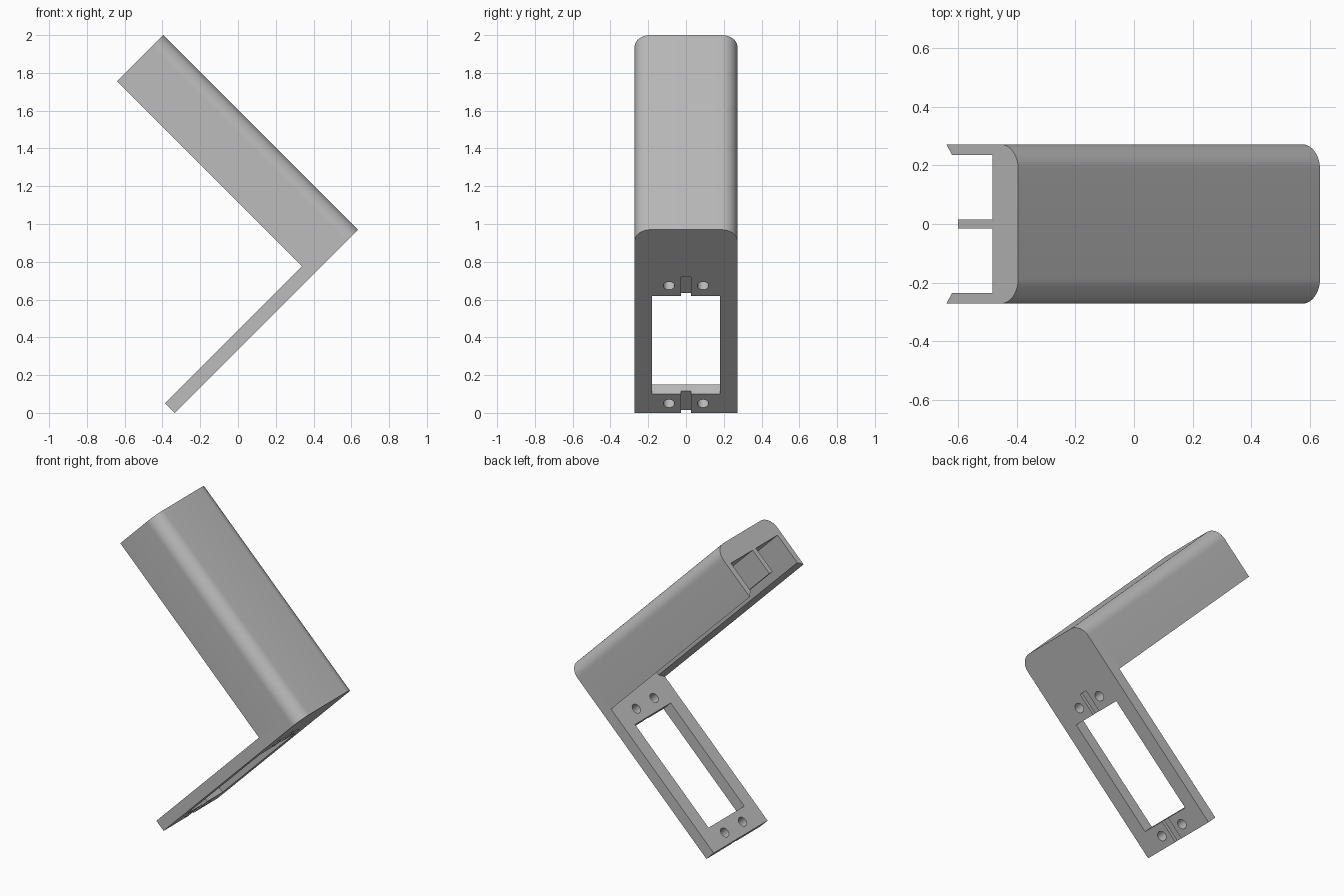
import bpy, bmesh, math
from mathutils import Matrix, Vector

cube = bpy.data.objects.get("Cube")
if cube:
    bpy.data.objects.remove(cube, do_unlink=True)

# Overall sizes: u runs down the plate, v runs along the arm
HALF = 0.272       # half width
ARM_H = 0.347      # height of the arm's side walls
ARM_L = 1.457      # arm length
PLATE_L = 1.372    # plate length
THICK = 0.072      # plate thickness
ROUND = 0.085      # rounded long edges
ROOF = 0.123       # thickness of the arm's back
INNER = 0.235      # half width of the channel

# Tilted frame whose origin is the outer corner of the bracket
s = math.sqrt(0.5)
FRAME = Matrix(((-s, 0, -s, 0.635), (0, -1, 0, 0), (-s, 0, s, 0.97), (0, 0, 0, 1)))

grey = bpy.data.materials.new("light_grey")
grey.use_nodes = True
colour = (0.5, 0.5, 0.5, 1)
grey.diffuse_color = colour
grey.node_tree.nodes["Principled BSDF"].inputs["Base Color"].default_value = colour


def prism(name, outline, v0, v1):
    """Extrude a (u, y) outline from v0 to v1 in the tilted frame."""
    bm = bmesh.new()
    face = bm.faces.new([bm.verts.new((u, y, v0)) for u, y in outline])
    top = bmesh.ops.extrude_face_region(bm, geom=[face])["geom"]
    verts = [g for g in top if isinstance(g, bmesh.types.BMVert)]
    bmesh.ops.translate(bm, verts=verts, vec=Vector((0, 0, v1 - v0)))
    bmesh.ops.transform(bm, matrix=FRAME, verts=bm.verts)
    bmesh.ops.recalc_face_normals(bm, faces=bm.faces)
    mesh = bpy.data.meshes.new(name)
    bm.to_mesh(mesh)
    bm.free()
    mesh.materials.append(grey)
    obj = bpy.data.objects.new(name, mesh)
    bpy.context.collection.objects.link(obj)
    return obj


def rect(u0, u1, half):
    return [(u0, -half), (u1, -half), (u1, half), (u0, half)]


def circle(u, y, r, n=24):
    return [(u + r * math.cos(math.tau * i / n), y + r * math.sin(math.tau * i / n))
            for i in range(n)]


def rounded_back(steps=10):
    """Rounded outer edges, from the -y side round to the +y side."""
    half = []
    for i in range(steps + 1):
        a = math.pi / 2 * i / steps
        half.append((ROUND * (1 - math.sin(a)), HALF - ROUND * (1 - math.cos(a))))
    return [(u, -y) for u, y in half] + [(u, y) for u, y in reversed(half)]


def finish(obj):
    bpy.ops.object.select_all(action="DESELECT")
    obj.select_set(True)
    bpy.context.view_layer.objects.active = obj
    for mod in list(obj.modifiers):
        bpy.ops.object.modifier_apply(modifier=mod.name)
    bpy.ops.object.shade_smooth_by_angle(angle=math.radians(30))


# Channel-shaped arm with bevelled wall ends
lip = ARM_H - 0.028
channel = [(ARM_H, HALF), (lip, INNER), (ROOF, INNER),
           (ROOF, -INNER), (lip, -INNER), (ARM_H, -HALF)]
finish(prism("arm", rounded_back() + channel, THICK, ARM_L))

# Centre rib inside the channel
finish(prism("centre_rib", rect(ROOF, 0.29, 0.016), THICK, ARM_L))

# Mounting plate with window, screw holes and cable grooves
plate = prism("mounting_plate",
              rounded_back() + [(PLATE_L, HALF), (PLATE_L, -HALF)], 0, THICK)
W0, W1 = 0.495, 1.23
cutters = [prism("window_cutter", rect(W0, W1, 0.18), -0.1, 0.2)]
for u in (0.42, 1.302):
    for y in (-0.09, 0.09):
        cutters.append(prism("hole_cutter", circle(u, y, 0.03), -0.1, 0.2))
for u0, u1 in ((0.354, W0 + 0.05), (W1 - 0.05, PLATE_L + 0.05)):
    cutters.append(prism("groove_cutter", rect(u0, u1, 0.027), -0.1, 0.021))
for cutter in cutters:
    cutter.hide_render = True
    mod = plate.modifiers.new("cut", "BOOLEAN")
    mod.operation = "DIFFERENCE"
    mod.solver = "EXACT"
    mod.object = cutter
finish(plate)
for cutter in cutters:
    bpy.data.objects.remove(cutter, do_unlink=True)
